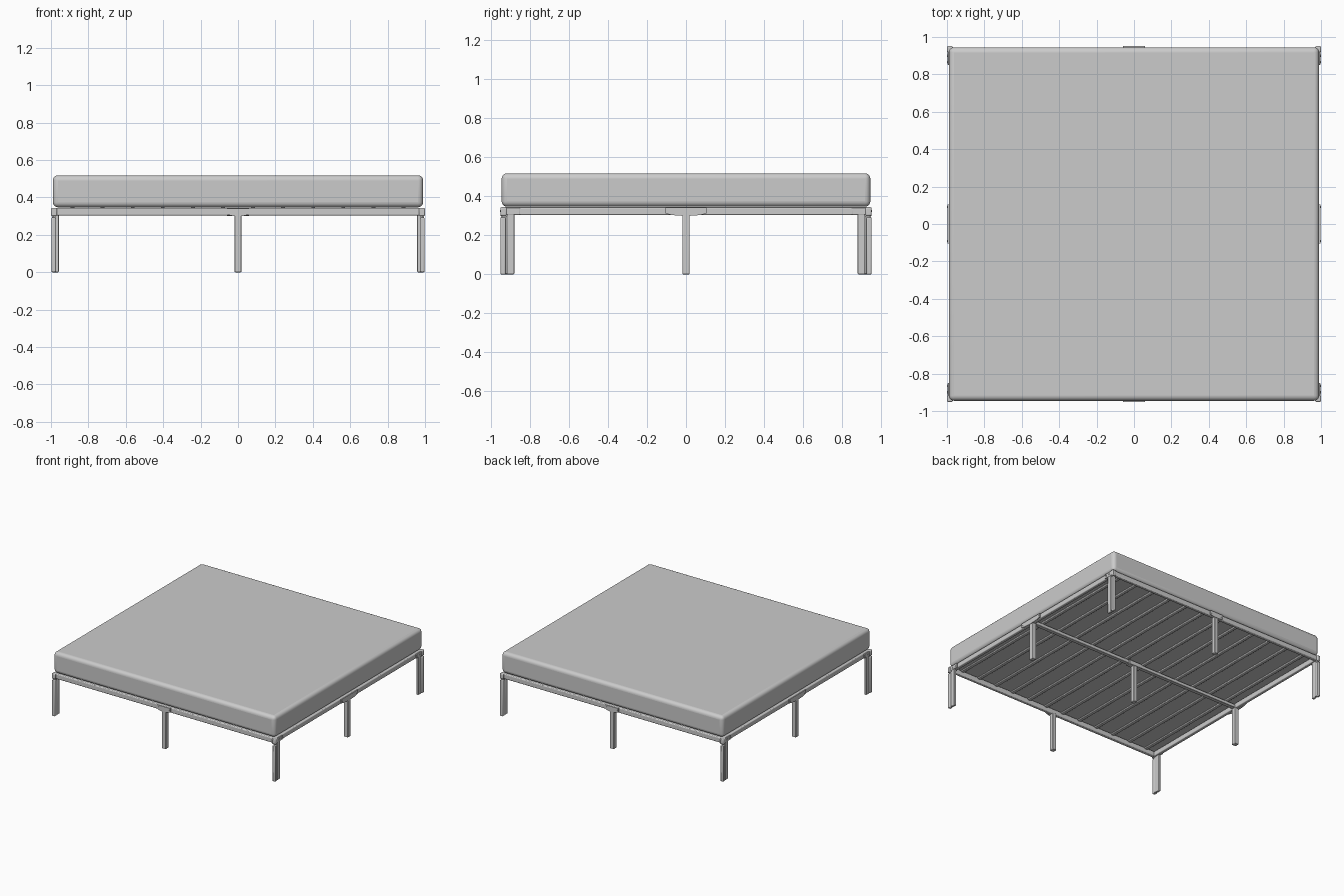
import bpy, bmesh, math
from mathutils import Matrix

if "Cube" in bpy.data.objects:
    bpy.data.objects.remove(bpy.data.objects["Cube"], do_unlink=True)

grey = bpy.data.materials.new("plain grey")
grey.use_nodes = True
colour = (0.6, 0.6, 0.6, 1)
grey.diffuse_color = colour
grey.node_tree.nodes["Principled BSDF"].inputs["Base Color"].default_value = colour


def finish(bm, name, bevel=0.0, segments=2):
    bmesh.ops.recalc_face_normals(bm, faces=bm.faces)
    mesh = bpy.data.meshes.new(name)
    bm.to_mesh(mesh)
    bm.free()
    mesh.materials.append(grey)
    obj = bpy.data.objects.new(name, mesh)
    bpy.context.collection.objects.link(obj)
    if bevel:
        mod = obj.modifiers.new("Rounded edges", "BEVEL")
        mod.width, mod.segments = bevel, segments
    bpy.ops.object.select_all(action="DESELECT")
    bpy.context.view_layer.objects.active = obj
    obj.select_set(True)
    bpy.ops.object.shade_smooth_by_angle(angle=math.radians(40))
    return obj


def box(name, x, y, z, bevel=0.0, segments=2):
    """Box from three (low, high) ranges."""
    bm = bmesh.new()
    bmesh.ops.create_cube(bm, size=1)
    for v in bm.verts:
        v.co = [(r[0] + r[1]) / 2 + c * (r[1] - r[0]) for c, r in zip(v.co, (x, y, z))]
    return finish(bm, name, bevel, segments)


def span(sign, low, high):
    return tuple(sorted((sign * low, sign * high)))


def plate(name, profile, side, offset, thick, along_y):
    """Upright plate with an outline of (along, height) points."""
    bm = bmesh.new()

    def place(a, z, d):
        return (side * d, a, z) if along_y else (a, side * d, z)
    rings = [[bm.verts.new(place(a, z, d)) for a, z in profile] for d in (offset, offset + thick)]
    for ring in rings:
        bm.faces.new(ring)
    for i in range(len(profile)):
        j = (i + 1) % len(profile)
        bm.faces.new((rings[0][i], rings[0][j], rings[1][j], rings[1][i]))
    return finish(bm, name)


def screw(name, along, height, side, offset, along_y):
    bm = bmesh.new()
    axis = "Y" if along_y else "X"
    place = (side * offset, along, height) if along_y else (along, side * offset, height)
    bmesh.ops.create_cone(bm, cap_ends=True, segments=12, radius1=0.006, radius2=0.006, depth=0.005,
                          matrix=Matrix.Translation(place) @ Matrix.Rotation(math.pi / 2, 4, axis))
    return finish(bm, name)


# Mattress
box("mattress", (-0.99, 0.99), (-0.945, 0.945), (0.347, 0.518), 0.028, 5)

# Outer frame and centre beam
for s, label in ((-1, "front"), (1, "back")):
    box(label + "_rail", (-0.995, 0.995), span(s, 0.915, 0.943), (0.304, 0.344), 0.006, 3)
for s, label in ((-1, "right"), (1, "left")):
    box(label + "_rail", span(s, 0.962, 0.99), (-0.94, 0.94), (0.304, 0.344), 0.006, 3)
box("centre_beam", (-0.965, 0.965), (-0.016, 0.016), (0.305, 0.332), 0.004)

# Slats
slats = 12
for i in range(slats):
    x = -0.965 + 1.93 * (i + 0.5) / slats
    box("slat", (x - 0.014, x + 0.014), (-0.92, 0.92), (0.332, 0.345), 0.004)

# Corner legs: folded channel with two ribs, a foot and a bracket
for sx in (-1, 1):
    for sy in (-1, 1):
        box("corner_leg_outer_rib", span(sx, 0.973, 0.998), span(sy, 0.924, 0.951), (0, 0.292), 0.005)
        box("corner_leg_inner_rib", span(sx, 0.975, 0.994), span(sy, 0.88, 0.917), (0, 0.31), 0.004)
        box("corner_leg_web", span(sx, 0.976, 0.988), span(sy, 0.9, 0.94), (0.004, 0.3))
        box("corner_cap", span(sx, 0.968, 1.0), span(sy, 0.918, 0.951), (0.3, 0.344), 0.006)
        box("corner_bracket", span(sx, 0.988, 0.996), span(sy, 0.85, 0.93), (0.306, 0.342), 0.003)
        for y in (0.866, 0.9):
            screw("corner_screw", sy * y, 0.324, sx, 0.997, True)

# Middle legs under each rail and the centre beam
for x, y in ((0, 0), (0, -0.93), (0, 0.93), (-0.976, 0), (0.976, 0)):
    box("middle_leg", (x - 0.018, x + 0.018), (y - 0.018, y + 0.018), (0, 0.31), 0.004)

# Brackets at the middle of each rail
for side in (-1, 1):
    for along_y, half, offset in ((False, 0.06, 0.943), (True, 0.105, 0.99)):
        outline = [(-half, 0.342), (-half, 0.312), (-half * 0.7, 0.304), (-0.02, 0.3),
                   (0.02, 0.3), (half * 0.7, 0.304), (half, 0.312), (half, 0.342)]
        plate("rail_bracket", outline, side, offset, 0.008, along_y)
        for s in (-1, 1):
            screw("bracket_screw", s * (half - 0.014), 0.325, side, offset + 0.0075, along_y)
box("centre_bracket", (-0.06, 0.06), (-0.022, 0.022), (0.3, 0.334), 0.003)
